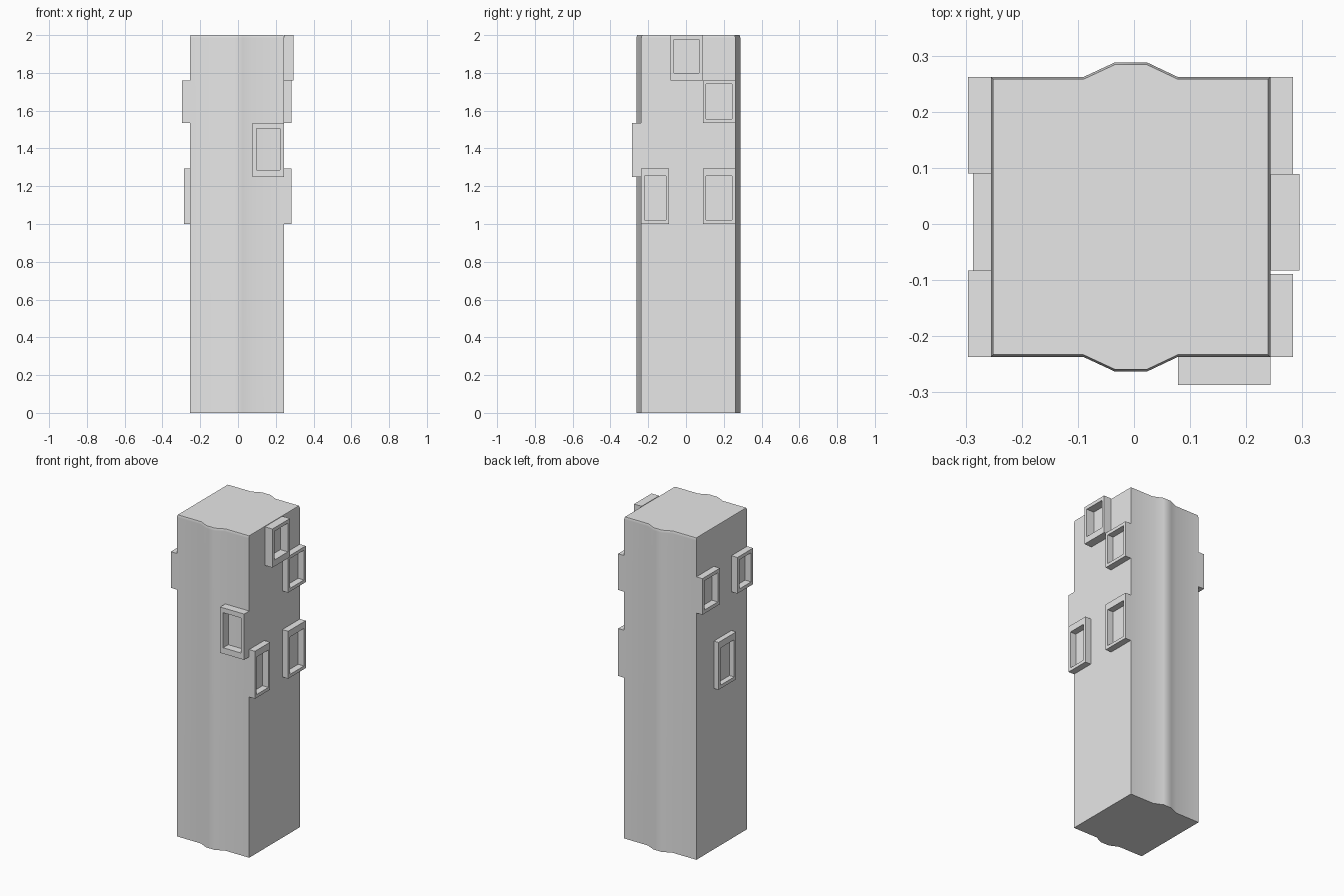
import bpy, bmesh, math
from mathutils import Vector

if "Cube" in bpy.data.objects:
    bpy.data.objects.remove(bpy.data.objects["Cube"])

stone = bpy.data.materials.new("grey stone")
stone.diffuse_color = (0.8, 0.8, 0.8, 1)
stone.use_nodes = True
stone.node_tree.nodes["Principled BSDF"].inputs["Base Color"].default_value = stone.diffuse_color

# Wall planes of the shaft
X0, X1, Y0, Y1 = -0.255, 0.243, -0.237, 0.262


def make_object(name, bm):
    bmesh.ops.recalc_face_normals(bm, faces=bm.faces)
    mesh = bpy.data.meshes.new(name)
    bm.to_mesh(mesh)
    bm.free()
    mesh.materials.append(stone)
    ob = bpy.data.objects.new(name, mesh)
    bpy.context.collection.objects.link(ob)
    return ob


def outline(inset):
    """Square plan with a shallow rib on the front and back."""
    i = inset
    front = [(X0 + i, Y0 + i), (-0.09, Y0 + i), (-0.034, -0.263 + i),
             (0.023, -0.263 + i), (0.078, Y0 + i), (X1 - i, Y0 + i)]
    back = [(X1 - i, Y1 - i), (0.078, Y1 - i), (0.023, 0.288 - i),
            (-0.034, 0.288 - i), (-0.09, Y1 - i), (X0 + i, Y1 - i)]
    return front + back


# Tower shaft: stacked outlines with a small chamfer at the top
bm = bmesh.new()
rings = [[bm.verts.new((x, y, z)) for x, y in outline(i)]
         for z, i in ((0, 0), (1.985, 0), (2.0, 0.004))]
n = len(rings[0])
for low, high in zip(rings, rings[1:]):
    for k in range(n):
        bm.faces.new((low[k], low[(k + 1) % n], high[(k + 1) % n], high[k]))
bm.faces.new(rings[0][::-1])
bm.faces.new(rings[-1])
shaft = make_object("tower_shaft", bm)
bpy.context.view_layer.objects.active = shaft
shaft.select_set(True)
bpy.ops.object.shade_smooth_by_angle(angle=math.radians(30))
weighted = shaft.modifiers.new("even_shading", 'WEIGHTED_NORMAL')
weighted.keep_sharp = True


def window_frame(name, side, a0, a1, z0, z1, out, border=(0.018, 0.02, 0.03)):
    """Box frame on a wall; a is the coordinate along the wall,
    out the outer plane, border the side, bottom and top widths."""
    wall = {"right": X1, "left": X0, "front": Y0}[side]
    bs, bb, bt = border

    def point(a, z, d):
        return Vector((a, d, z)) if side == "front" else Vector((d, a, z))

    outer = [(a0, z0), (a1, z0), (a1, z1), (a0, z1)]
    inner = [(a0 + bs, z0 + bb), (a1 - bs, z0 + bb),
             (a1 - bs, z1 - bt), (a0 + bs, z1 - bt)]
    bm = bmesh.new()
    loops = [[bm.verts.new(point(a, z, d)) for a, z in ring]
             for ring, d in ((outer, wall), (outer, out), (inner, out), (inner, wall))]
    for p, q in zip(loops, loops[1:] + loops[:1]):
        for k in range(4):
            bm.faces.new((p[k], p[(k + 1) % 4], q[(k + 1) % 4], q[k]))
    make_object(name, bm)


# Right wall windows
window_frame("right_top_window", "right", -0.083, 0.089, 1.76, 2.0, 0.295, (0.02, 0.04, 0.022))
window_frame("right_upper_window", "right", 0.089, Y1, 1.535, 1.76, 0.283, (0.018, 0.02, 0.02))
window_frame("right_lower_back_window", "right", 0.089, Y1, 1.0, 1.295, 0.283, (0.018, 0.02, 0.042))
window_frame("right_lower_front_window", "right", Y0, -0.089, 1.0, 1.295, 0.283, (0.016, 0.02, 0.042))

# Front wall window
window_frame("front_window", "front", 0.078, X1, 1.25, 1.535, -0.287, (0.021, 0.037, 0.03))

# Left wall windows
window_frame("left_upper_back_window", "left", 0.09, Y1, 1.535, 1.76, -0.296, (0.02, 0.022, 0.022))
window_frame("left_upper_front_window", "left", Y0, -0.083, 1.535, 1.76, -0.296, (0.02, 0.022, 0.022))
window_frame("left_lower_window", "left", -0.083, 0.09, 1.0, 1.295, -0.287, (0.02, 0.022, 0.042))
